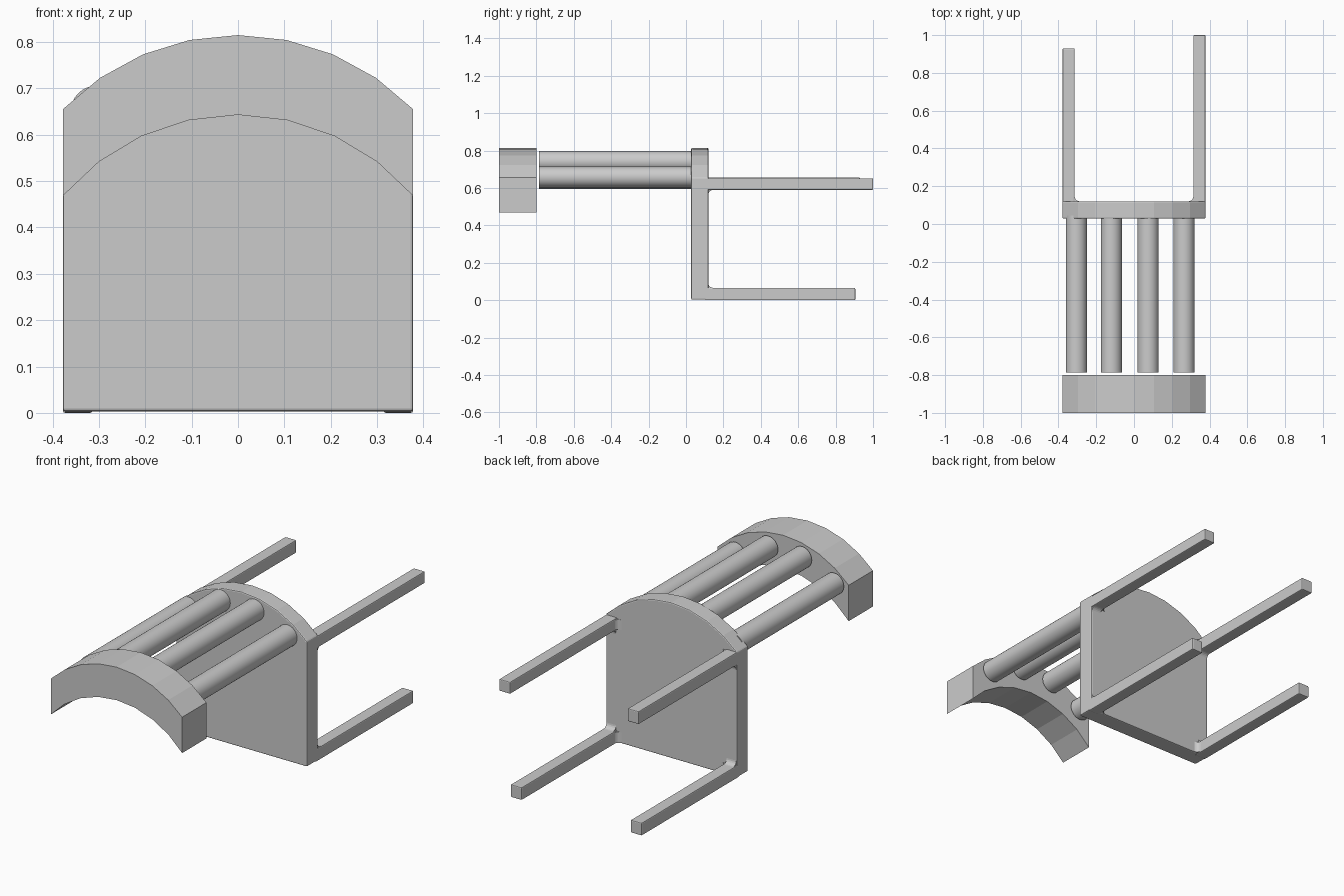
import bpy, bmesh, math

if "Cube" in bpy.data.objects:
    bpy.data.objects.remove(bpy.data.objects["Cube"])

HW = 0.378  # half width of the chair


def prism(name, pts, a, b, axis, bevel=0.0):
    """Extrude a 2D outline from a to b along an axis (0=x, 1=y, 2=z)."""
    def place(p, d):
        v = list(p)
        v.insert(axis, d)
        return v
    bm = bmesh.new()
    lo = [bm.verts.new(place(p, a)) for p in pts]
    hi = [bm.verts.new(place(p, b)) for p in pts]
    n = len(pts)
    bm.faces.new(lo)
    bm.faces.new(hi[::-1])
    for i in range(n):
        bm.faces.new((lo[i], hi[i], hi[(i + 1) % n], lo[(i + 1) % n]))
    bmesh.ops.recalc_face_normals(bm, faces=bm.faces[:])
    me = bpy.data.meshes.new(name)
    bm.to_mesh(me)
    bm.free()
    ob = bpy.data.objects.new(name, me)
    bpy.context.collection.objects.link(ob)
    if bevel:
        m = ob.modifiers.new("soft_edges", 'BEVEL')
        m.width = bevel
        m.segments = 2
        m.limit_method = 'ANGLE'
        m.angle_limit = math.radians(40)
    return ob


def arch(z_side, z_top, n=8):
    """Faceted arc across the full width, from +x to -x."""
    sag = z_top - z_side
    r = (HW * HW + sag * sag) / (2 * sag)
    half = math.asin(HW / r)
    out = []
    for i in range(n + 1):
        t = half * (1 - 2 * i / n)
        out.append((r * math.sin(t), z_top - r + r * math.cos(t)))
    return out


def fillet(u, v, du, dv, r, n=5):
    """Concave corner outline; du and dv give the open directions."""
    pts = [(u - 0.01 * du, v - 0.01 * dv), (u + r * du, v - 0.01 * dv)]
    for i in range(n + 1):
        t = math.pi / 2 * i / n
        pts.append((u + du * r * (1 - math.sin(t)), v + dv * r * (1 - math.cos(t))))
    pts.append((u - 0.01 * du, v + r * dv))
    return pts


# Seat plate with arched top
outer = arch(0.655, 0.815)
prism("seat_plate", [(-HW, 0.003), (HW, 0.003)] + outer, 0.028, 0.12, 1, 0.006)

# Arched top rail of the back
prism("back_rail", outer + arch(0.468, 0.643)[::-1], -1.0, -0.8, 1)

# Four back rods
for i, (x, z) in enumerate([(-0.305, 0.65), (-0.12, 0.738), (0.075, 0.741), (0.265, 0.658)]):
    bpy.ops.mesh.primitive_cylinder_add(vertices=32, radius=0.056, depth=0.83,
                                        location=(x, -0.37, z),
                                        rotation=(math.pi / 2, 0, 0))
    bpy.context.object.name = f"back_rod_{i + 1}"
    bpy.ops.object.shade_smooth_by_angle()

# Legs with fillets where they meet the seat
W = 0.064
for name, s, z0, z1, end in [("upper_left", -1, 0.590, 0.657, 0.93),
                             ("upper_right", 1, 0.590, 0.652, 1.0),
                             ("lower_left", -1, 0.0, 0.066, 0.905),
                             ("lower_right", 1, 0.0, 0.066, 0.905)]:
    xi = s * (HW - W)
    prism(name + "_leg", [(xi, z0), (s * HW, z0), (s * HW, z1), (xi, z1)],
          0.10, end, 1, 0.005)
    prism(name + "_side_fillet", fillet(xi, 0.12, -s, 1, 0.025), z0 + 0.005, z1 - 0.005, 2)
    up = 1 if z0 < 0.3 else -1
    prism(name + "_inner_fillet", fillet(0.12, z1 if up > 0 else z0, 1, up, 0.025),
          xi + s * 0.005, s * (HW - 0.004), 0)
